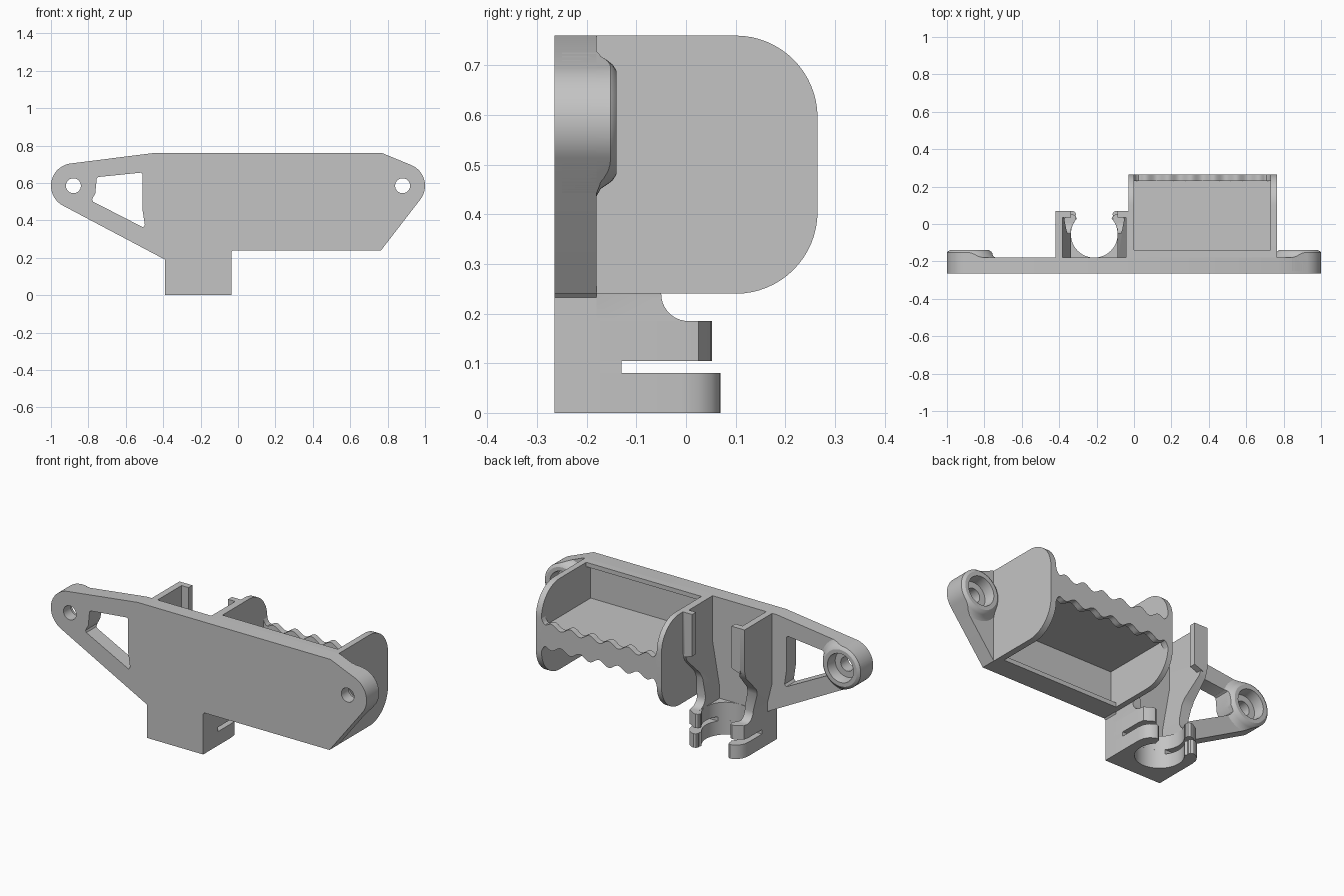
import bpy, bmesh, math

if "Cube" in bpy.data.objects:
    bpy.data.objects.remove(bpy.data.objects["Cube"])

grey = bpy.data.materials.new("plain grey plastic")
grey.diffuse_color = (0.55, 0.55, 0.55, 1)
grey.use_nodes = True
grey.node_tree.nodes["Principled BSDF"].inputs["Base Color"].default_value = grey.diffuse_color
parts = []


def arc(cx, cy, r, a0, a1, n=16):
    return [(cx + r * math.cos(math.radians(a0 + (a1 - a0) * i / n)),
             cy + r * math.sin(math.radians(a0 + (a1 - a0) * i / n))) for i in range(n + 1)]


def finish(name, bm):
    bmesh.ops.recalc_face_normals(bm, faces=bm.faces)
    me = bpy.data.meshes.new(name)
    bm.to_mesh(me)
    bm.free()
    me.materials.append(grey)
    ob = bpy.data.objects.new(name, me)
    bpy.context.collection.objects.link(ob)
    parts.append(ob)
    return ob


def prism(name, pts, axis, a, b):
    """Extrude a 2D profile along one axis from a to b."""
    place = {"x": lambda p, t: (t, p[0], p[1]),
             "y": lambda p, t: (p[0], t, p[1]),
             "z": lambda p, t: (p[0], p[1], t)}[axis]
    bm = bmesh.new()
    lo = [bm.verts.new(place(p, a)) for p in pts]
    hi = [bm.verts.new(place(p, b)) for p in pts]
    bm.faces.new(lo)
    bm.faces.new(hi[::-1])
    for i in range(len(pts)):
        j = (i + 1) % len(pts)
        bm.faces.new((lo[i], lo[j], hi[j], hi[i]))
    return finish(name, bm)


def box(name, x0, x1, y0, y1, z0, z1):
    return prism(name, [(x0, y0), (x1, y0), (x1, y1), (x0, y1)], "z", z0, z1)


def lathe(name, cx, cz, profile, n=48):
    """Revolve (radius, y) points about an axis parallel to y."""
    bm = bmesh.new()
    rings = [[bm.verts.new((cx + r * math.cos(2 * math.pi * k / n), y,
                            cz + r * math.sin(2 * math.pi * k / n))) for k in range(n)]
             for r, y in profile]
    bm.faces.new(rings[0])
    bm.faces.new(rings[-1])
    for p, q in zip(rings, rings[1:]):
        for k in range(n):
            m = (k + 1) % n
            bm.faces.new((p[k], p[m], q[m], q[k]))
    return finish(name, bm)


def boolean(ob, cutter, op):
    mod = ob.modifiers.new("cut", "BOOLEAN")
    mod.object, mod.operation, mod.solver = cutter, op, "EXACT"
    dg = bpy.context.evaluated_depsgraph_get()
    me = bpy.data.meshes.new_from_object(ob.evaluated_get(dg))
    ob.modifiers.clear()
    ob.data = me


def discard(*obs):
    for ob in obs:
        parts.remove(ob)
        bpy.data.objects.remove(ob)


# Mounting plate with ears, and the raised screw bosses clipped to its outline
outline = (arc(-0.88, 0.585, 0.12, 98, 242, 24)
           + [(-0.39, 0.19), (-0.39, 0), (-0.035, 0), (-0.035, 0.232), (-0.027, 0.24), (0.765, 0.24)]
           + arc(0.88, 0.585, 0.12, -37, 66, 20) + [(0.77, 0.76), (-0.45, 0.76)])
window = [(-0.755, 0.625), (-0.745, 0.632), (-0.52, 0.655), (-0.511, 0.648), (-0.511, 0.46),
          (-0.498, 0.375), (-0.508, 0.363), (-0.775, 0.5), (-0.78, 0.512), (-0.763, 0.545)]
plate = prism("mounting_plate", outline, "y", -0.265, -0.18)
tall = prism("outline_cutter", outline, "y", -0.3, 0)
hole = prism("window_cutter", window, "y", -0.4, 0.1)
boolean(plate, hole, "DIFFERENCE")
for side, cx in (("left", -0.88), ("right", 0.88)):
    boss = lathe(side + "_screw_boss", cx, 0.585,
                 [(0.148, -0.25), (0.148, -0.18), (0.134, -0.172), (0.124, -0.157),
                  (0.116, -0.147), (0.104, -0.14)])
    screw = lathe("screw_cutter", cx, 0.585,
                  [(0.04, -0.4), (0.04, -0.2), (0.075, -0.2), (0.078, -0.16), (0.09, -0.1)])
    boolean(boss, tall, "INTERSECT")
    boolean(boss, hole, "DIFFERENCE")
    boolean(boss, screw, "DIFFERENCE")
    boolean(plate, screw, "DIFFERENCE")
    discard(screw)
discard(tall, hole)

# Tray end walls with rounded back corners
wall = [(-0.2, 0.24)] + arc(0.1, 0.405, 0.165, -90, 0) + arc(0.1, 0.595, 0.165, 0, 90) + [(-0.2, 0.76)]
prism("tray_left_wall", wall, "x", -0.03, 0.0)
prism("tray_right_wall", wall, "x", 0.73, 0.765)

# Middle shelf, plate lips, and the wavy back lip
box("tray_shelf", -0.01, 0.74, -0.2, 0.24, 0.46, 0.54)
box("upper_plate_lip", -0.01, 0.74, -0.2, -0.14, 0.735, 0.76)
box("lower_plate_lip", -0.01, 0.74, -0.2, -0.14, 0.24, 0.265)
wave = []
for i in range(97):
    x = 0.73 * i / 96
    end = max(0, 1 - min(x, 0.73 - x) / 0.035)
    wave.append((x, 0.062 + 0.014 * math.cos(2 * math.pi * 6 * (x / 0.73 + 1 / 12)) + 0.045 * end ** 2))
prism("wavy_back_lip", [(x, 0.5 - h) for x, h in wave] + [(x, 0.5 + h) for x, h in wave[::-1]],
      "y", 0.23, 0.265)

# Spring clip at the bottom: two C rings joined by a web, with a slot between
CX, CY = -0.2125, -0.055


def ring(name, half, a, z0, z1):
    inner = arc(0, CY, 0.125, a, -180 - a, 40)
    pts = half + inner + [(-x, y) for x, y in half[::-1]]
    prism(name, [(CX + x, y) for x, y in pts], "z", z0, z1)


def arm(shift):
    return [(0.1775, -0.25), (0.1775, -0.01), (0.172, 0.025), (0.155, 0.052 - shift),
            (0.13, 0.068 - shift), (0.115, 0.07 - shift), (0.103, 0.064 - shift),
            (0.098, 0.053 - shift), (0.1, 0.043 - shift)]


ring("lower_clip_ring", arm(0), 42, 0, 0.08)
ring("clip_web", [(0.1775, -0.25), (0.1775, -0.13)], -37, 0.08, 0.105)
ring("upper_clip_ring", arm(0.018), 38, 0.105, 0.185)

# Holder side walls above the clip: front outline crossed with side outline
side_profile = ([(-0.2, 0.185), (-0.2, 0.76), (0.07, 0.76), (0.07, 0.52), (0.055, 0.475), (-0.035, 0.38),
                 (-0.05, 0.345)] + arc(0.005, 0.24, 0.055, 180, 270, 10))
for name, s, out in (("left", -1, 0.2075), ("right", 1, 0.2)):
    front = [(out, 0.76), (0.17, 0.76), (0.17, 0.5), (0.125, 0.25), (0.125, 0.185),
             (0.1775, 0.185), (0.1775, 0.24), (out, 0.36)]
    w = prism(name + "_holder_wall", [(CX + s * x, z) for x, z in front], "y", -0.3, 0.2)
    cutter = prism("side_cutter", side_profile, "x", -0.6, 0.2)
    boolean(w, cutter, "INTERSECT")
    discard(cutter)
    x0, x1 = sorted((CX + s * 0.125, CX + s * 0.18))
    prism(name + "_holder_flange", [(x0, 0.52), (x1, 0.5), (x1, 0.76), (x0, 0.76)]
          if s > 0 else [(x0, 0.5), (x1, 0.52), (x1, 0.76), (x0, 0.76)], "y", 0.035, 0.07)

# Smooth the curved surfaces while keeping crisp edges
bpy.ops.object.select_all(action="DESELECT")
for ob in parts:
    ob.select_set(True)
bpy.context.view_layer.objects.active = parts[0]
bpy.ops.object.shade_smooth_by_angle(angle=math.radians(30))
